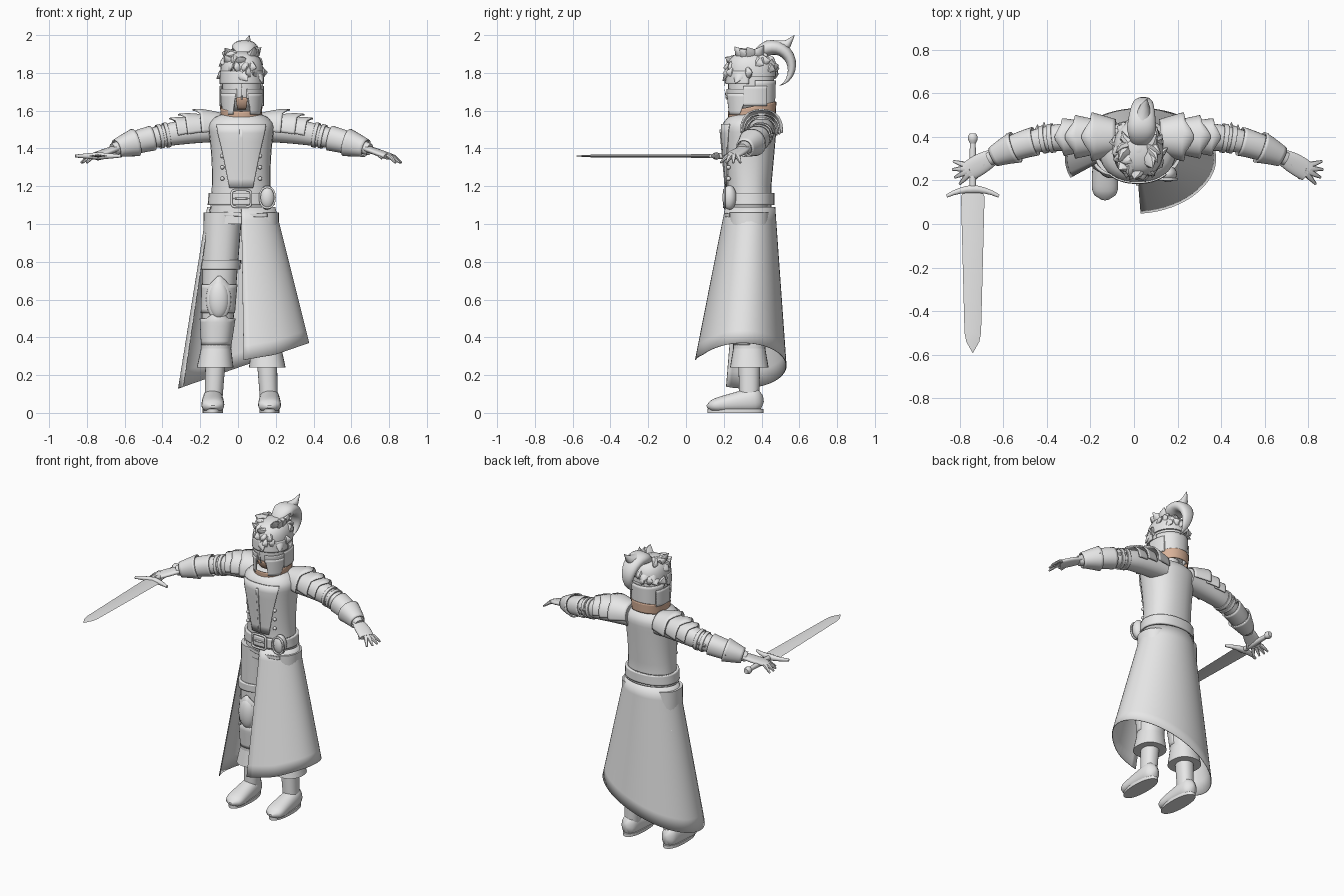
import bpy, bmesh, random
from math import sin, cos, pi, copysign
from mathutils import Vector

if "Cube" in bpy.data.objects:
    bpy.data.objects.remove(bpy.data.objects["Cube"], do_unlink=True)
random.seed(4)
CENTRE, MIDDLE = .017, .34
UP, ACROSS = Vector((0, 0, 1)), Vector((1, 0, 0))
SIDES = ((1, "left"), (-1, "right"))


def material(name, colour):
    mat = bpy.data.materials.new(name)
    mat.use_nodes = True
    mat.diffuse_color = (*colour, 1)
    mat.node_tree.nodes["Principled BSDF"].inputs["Base Color"].default_value = (*colour, 1)
    return mat


GREY = material("plain grey", (.8, .8, .8))
SKIN = material("warm tan", (.7, .45, .32))


def add_mesh(name, verts, faces, mat=GREY, thick=0):
    mesh = bpy.data.meshes.new(name)
    mesh.from_pydata(verts, [], faces)
    bm = bmesh.new()
    bm.from_mesh(mesh)
    bmesh.ops.recalc_face_normals(bm, faces=bm.faces)
    bm.to_mesh(mesh)
    bm.free()
    mesh.materials.append(mat)
    ob = bpy.data.objects.new(name, mesh)
    bpy.context.collection.objects.link(ob)
    if thick:
        solid = ob.modifiers.new("thickness", "SOLIDIFY")
        solid.thickness, solid.offset = thick, 0
    return ob


def grid_faces(rows, cols, wrap):
    return [(row * cols + col, row * cols + (col + 1) % cols,
             (row + 1) * cols + (col + 1) % cols, (row + 1) * cols + col)
            for row in range(rows - 1) for col in range(cols if wrap else cols - 1)]


def loft(name, rings, mat=GREY, up=None, arcs=None, thick=0, peak=0, count=28, power=.9):
    """Rings are (x, y, z, width, depth), level if up is None, else square to the path.
    Arcs keep part of each ring; peak draws the middle of the last edge to a point."""
    points = [Vector(ring[:3]) for ring in rings]
    last = len(rings) - 1
    verts = []
    for i, (*_, width, depth) in enumerate(rings):
        along, side, front = UP, ACROSS, Vector((0, -1, 0))
        if up:
            along = (points[min(i + 1, last)] - points[max(i - 1, 0)]).normalized()
            front = (up - along * up.dot(along)).normalized()
            side = along.cross(front)
        low, high = arcs[i] if arcs else (0, 2 * pi)
        for k in range(count):
            f = k / (count - 1 if arcs else count)
            angle = low + (high - low) * f
            sx, cx = (copysign(abs(v) ** power, v) for v in (sin(angle), cos(angle)))
            point = points[i] + side * width * sx + front * depth * cx
            if i == last:
                point += along * peak * max(0, 1 - abs(f - .5) * 5)
            verts.append(point)
    faces = grid_faces(len(rings), count, not arcs)
    if not thick:
        faces += [tuple(range(count)), tuple(range(last * count, len(verts)))]
    return add_mesh(name, verts, faces, mat, thick)


def shell(name, axis, start, end, grow=(0, 0), arc=None, arc_end=None, thick=.008, steps=8, **options):
    """Follow an axis rule from start to end, standing off the body by grow."""
    rings, arcs = [], []
    for i in range(steps):
        f = i / (steps - 1)
        *centre, width, depth = axis(start + (end - start) * f)
        extra = grow[0] + (grow[1] - grow[0]) * f
        rings.append((*centre, width + extra, depth + extra))
        if arc:
            arcs.append([a + (b - a) * f for a, b in zip(arc, arc_end or arc)])
    return loft(name, rings, arcs=arcs, thick=thick, **options)


def tube(name, points, radii, flat=1, up=UP, count=10):
    return loft(name, [(*p, r, r * flat) for p, r in zip(points, radii)], up=up, count=count)


def ball(name, centre, size):
    bpy.ops.mesh.primitive_uv_sphere_add(segments=20, ring_count=12, location=centre)
    ob = bpy.context.object
    ob.name, ob.scale = name, size
    ob.data.materials.append(GREY)


# Body rules: width and depth at each height
def torso(z):
    shoulder = (1 - (max(0, z - 1.5) / .1) ** 2) ** .5
    return (CENTRE, MIDDLE - .005, z, (.155 + .3 * (z - 1.25) ** 2) * shoulder,
            (.117 + .09 * max(0, z - 1.2)) * shoulder)


def head(z):
    curve = max(.01, 1 - ((z - 1.75) / .165) ** 4) ** .5
    return (.02, MIDDLE + .005, z, .104 * curve, .122 * curve)


def helmet(z):
    x, y, _, width, depth = head(max(z, 1.75))
    return (x, y, z, width, depth)


def collar(z):
    return (CENTRE, MIDDLE + .01, z, .105, .122)


# Torso, jacket panels and buttons
shell("torso", torso, 1, 1.59, thick=0, steps=24)
shell("chest_panel", torso, 1.19, 1.53, (.005, .005), (-.35, .35), (-.8, .8))
shell("front_seam", torso, 1.19, 1.5, (.01, .01), (-.03, .03), count=4)
for sign, side in SIDES:
    for row in range(3):
        ball(side + "_button", (CENTRE + sign * .1, .225, 1.24 + .06 * row), (.011, .012, .011))

# Belts, buckle and pouch
shell("belt", torso, 1.1, 1.165, (.008, .008), thick=.016)
hip = shell("hip_belt", torso, 1.04, 1.06, (.01, .01), (-1.7, .6))
hip.rotation_euler.y = .03
loft("buckle", [(CENTRE, y, 1.135, .052, .045) for y in (.205, .195)], up=UP, thick=.012, power=.4)
ball("buckle_pin", (CENTRE, .2, 1.135), (.045, .006, .006))
ball("pouch", (.155, .23, 1.14), (.042, .038, .065))
loft("pouch_rim", [(.155, y, 1.14, .04, .055) for y in (.21, .2)], up=UP, thick=.01)

# Long open coat skirt, from the waist to a slanted hem
rows, cols, verts = 12, 48, []
for row in range(rows):
    drop = row / (rows - 1)
    for col in range(cols):
        a = 5.1 * col / (cols - 1)
        waist = Vector((CENTRE + .178 * sin(a), MIDDLE - .13 * cos(a), 1.09))
        hem = Vector((.03 + .345 * sin(a), .3 - .23 * cos(a) - .02 * max(0, 1 - a),
                      .25 + .12 * sin(a) + .03 * max(0, 1 - 2 * a)))
        verts.append(waist.lerp(hem, drop))
add_mesh("coat_skirt", verts, grid_faces(rows, cols, False), thick=.005)

# Neck, head, mouth and a collar that rises at the back
ball("neck", (.02, MIDDLE + .02, 1.58), (.06, .065, .1))
shell("head", head, 1.587, 1.914, thick=0, steps=18)
ob = shell("collar", collar, 1.555, 1.62, (0, .004), thick=.006, mat=SKIN)
for vert in ob.data.vertices:
    vert.co.z += (vert.co.y - MIDDLE) * .2
shell("mouth", head, 1.61, 1.67, (.003, .003), (-.25, .25), mat=SKIN)

# Helmet: brow, nape, nose ridge, mask, cheek guards and ear panels
shell("helmet_brow", head, 1.74, 1.81, (.01, .008), (-1.5, 1.5))
shell("nape_guard", helmet, 1.62, 1.76, (0, .005), (1.7, 4.6))
tube("nose_ridge", [(.02, .215, 1.82), (.02, .203, 1.72), (.02, .215, 1.66)], (.006, .015, .004))
for sign, side in SIDES:
    shell(side + "_mask", helmet, 1.665, 1.715, (.004, .008), (sign * .2, sign * 1.5))
    shell(side + "_cheek_guard", helmet, 1.58, 1.69, (0, .008), (sign * .4, sign * 1.1), (sign * .25, sign * 1.5))
    shell(side + "_ear_panel", helmet, 1.625, 1.73, (.01, .01), (sign * 1.3, sign * 2.2))


# Hair: cap, ragged locks and a curling tail
def tail(t):
    angle = 2.6 - 3.8 * t
    full = max(.02, 1 - t ** 2) * min(1, .6 + 2 * t)
    return (.03 + .02 * t, .46 + .1 * cos(angle), 1.83 + .105 * sin(angle), .042 * full, .07 * full)


shell("hair_cap", head, 1.78, 1.914, (.01, .012), thick=0, steps=14)
for i in range(36):
    angle = i * 2.4
    x, y, z, width, depth = head(1.8 + .03 * (i % 4))
    out = Vector((sin(angle), -cos(angle), 0))
    root = Vector((x + width * out.x, y + depth * out.y, z))
    lift = UP * (random.uniform(-.06, .01) + (z - 1.8) / 2)
    sweep = out.cross(UP) * random.uniform(-.04, .04)
    tip = root + out * .03 + lift + sweep
    tube("hair_lock", [root - out * .02, root + out * .01 + lift * .4 + sweep * .3, tip],
         (.04, .03, .001), .6, up=out, count=8)
shell("hair_tail", tail, 0, 1, thick=0, steps=16, up=ACROSS)
tube("tail_tip", [(.04, .49, 1.935), (.05, .54, 1.955), (.06, .575, 2)], (.04, .022, .001))

for sign, side in SIDES:
    # Limb rules: arm by distance from the spine, leg by height, foot from heel to toe
    def arm(t):
        radius = .073 - .09 * t * t
        return (CENTRE + sign * t, .4 - .7 * max(0, t - .3) ** 2, 1.51 - .25 * t * t, radius, radius)

    def hand(t):
        return (*arm(t)[:3], .048 - 2 * (t - .74) ** 2, .017)

    def leg(z):
        radius = .07 + .03 * z
        return (CENTRE + sign * (.15 - .05 * z), MIDDLE - .005, z, radius, radius + .005)

    def foot(t):
        tall, ends = .075 - .042 * t, max(.05, 1 - (2 * t - 1) ** 6) ** .5
        return (leg(0)[0], .41 - .3 * t, tall, (.052 + .012 * t) * ends, tall * ends)

    def sole(z):
        return (leg(0)[0], .262, z, .054, .148)

    def part(name, *args, **options):
        shell(side + "_" + name, *args, **options)

    # Arm, shoulder lames, elbow straps and cuff
    half = (-1.7, 1.7)
    part("arm", arm, .1, .68, thick=0, steps=16, up=UP)
    part("shoulder_plate", arm, .1, .21, (.005, .04), half, up=UP, peak=.04)
    part("upper_lame", arm, .2, .285, (.008, .03), half, up=UP, peak=.04)
    part("lower_lame", arm, .27, .34, (.004, .02), half, up=UP, peak=.03)
    for start in (.385, .42):
        part("arm_strap", arm, start, start + .02, (.003, .005), up=UP)
    part("forearm_guard", arm, .47, .57, (.01, .012), up=UP)
    part("cuff", arm, .56, .66, (.026, .01), up=UP)
    for name, at, reach in (("elbow_spike", .43, .08), ("elbow_spike", .46, .075), ("cuff_point", .6, .08)):
        base = Vector(arm(at)[:3])
        tube(side + "_" + name, [base, base + Vector((0, reach, .01))], (.04, .001), count=6)

    # Open hand with fanned fingers
    part("palm", hand, .65, .78, thick=0, up=UP)
    for name, at, angle, reach in [("finger", .75, .3 - .38 * k, .1) for k in range(4)] + [("thumb", .69, -1, .1)]:
        base = Vector(arm(at)[:3])
        way = Vector((sign * cos(angle), sin(angle), 0)) * reach
        tube(side + "_" + name, [base + way * .2, base + way * .6 - UP * .015, base + way - UP * .045],
             (.014, .013, .006), .9, count=8)

    # Leg, armour bands, knee guard and boot
    part("leg", leg, .25, 1.06, thick=0)
    part("thigh_band", leg, .76, .81, (.006, .006), thick=.016)
    part("shin_guard", leg, .36, .5, (-.004, .006), (-1.6, 1.6), peak=.04)
    part("knee_wing", leg, .53, .68, (.004, .005), (-1.3, 1.3), peak=.05)
    x = leg(.6)[0]
    ball(side + "_knee_guard", (x, .25, .6), (.056, .04, .1))
    ball(side + "_knee_rim", (x, .25, .6), (.066, .025, .11))
    part("boot_cuff", leg, .24, .36, (.02, -.004), thick=0)
    part("boot_shaft", leg, .06, .26, (-.025, -.025), thick=0)
    part("boot_foot", foot, 0, 1, thick=0, steps=14, up=UP)
    part("boot_sole", sole, 0, .02, thick=0, steps=2)

# Sword lying level at the right hand, with a curved guard
def on_sword(*ys):
    return [(-.74, y, 1.36) for y in ys]


tube("sword_blade", on_sword(.15, .125, -.5, -.54, -.592), (.042, .054, .038, .03, .001), .18, count=4)
tube("sword_grip", on_sword(.16, .27, .38), (.014, .018, .013))
tube("sword_pommel", on_sword(.37, .385, .4, .415), (.014, .022, .024, .016))
bends = [.03 * k for k in range(-4, 5)]
tube("sword_guard", [(b - .74, .16 - 2.2 * b * b, 1.36) for b in bends], [.02 - .1 * abs(b) for b in bends])

# Smooth shading with sharp edges kept
bpy.ops.object.select_all(action="DESELECT")
for ob in bpy.context.scene.objects:
    if ob.type == "MESH":
        ob.select_set(True)
        bpy.context.view_layer.objects.active = ob
bpy.ops.object.shade_smooth_by_angle(angle=.7)
